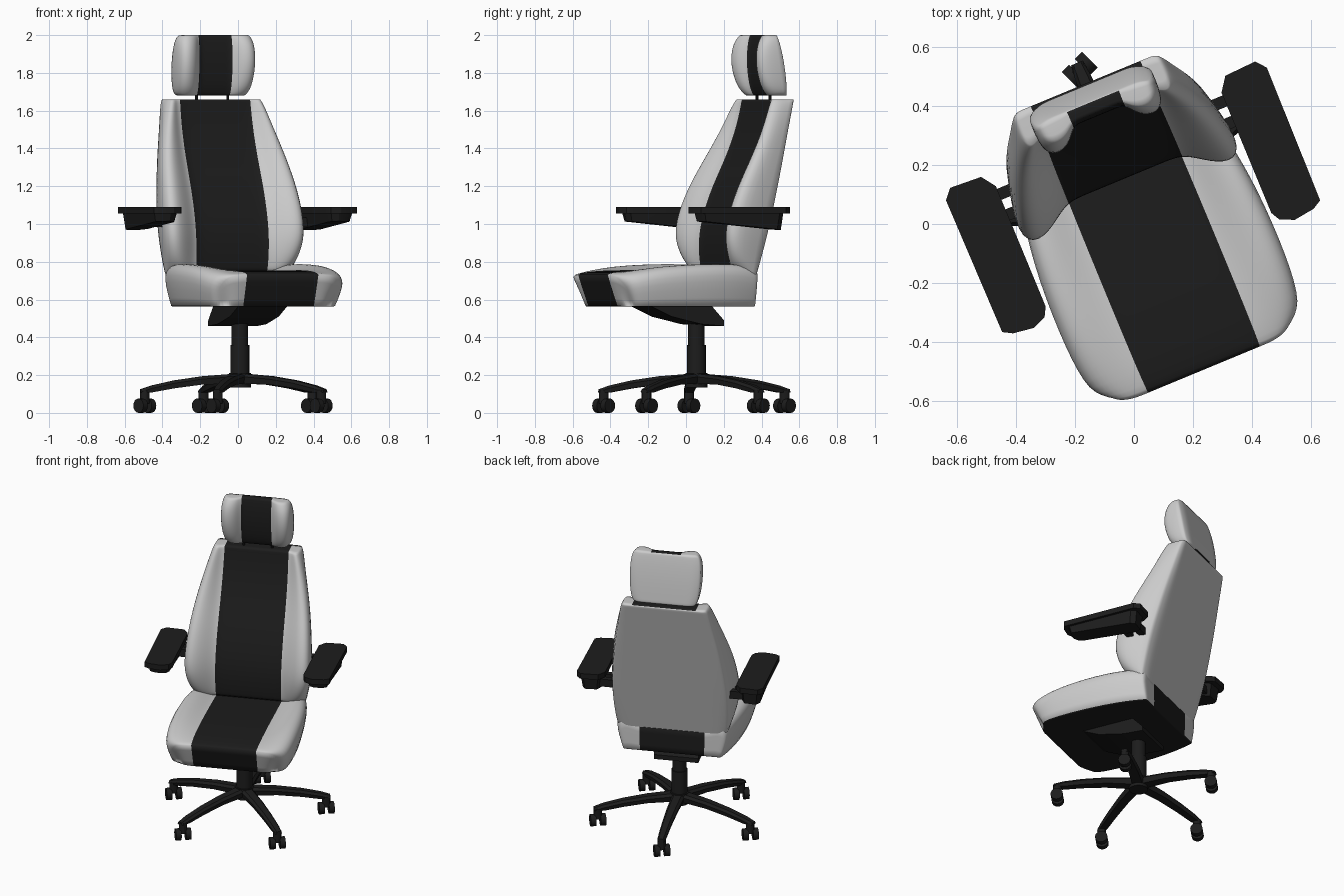
import bpy, bmesh, math
from mathutils import Vector, Matrix

if "Cube" in bpy.data.objects:
    bpy.data.objects.remove(bpy.data.objects["Cube"])

# Whole chair is swivelled about its column
ROOT = Matrix.Translation((0.01, 0.055, 0)) @ Matrix.Rotation(math.radians(22.5), 4, 'Z')


def material(name, col):
    m = bpy.data.materials.new(name)
    m.diffuse_color = (*col, 1)
    m.use_nodes = True
    m.node_tree.nodes["Principled BSDF"].inputs["Base Color"].default_value = m.diffuse_color
    return m


BLACK = material("black", (0.012, 0.012, 0.012))
GREY = material("light_grey", (0.8, 0.8, 0.8))


def finish(name, bm, mats, angle=None):
    bmesh.ops.recalc_face_normals(bm, faces=bm.faces[:])
    me = bpy.data.meshes.new(name)
    bm.to_mesh(me)
    bm.free()
    me.transform(ROOT)
    for m in mats:
        me.materials.append(m)
    ob = bpy.data.objects.new(name, me)
    bpy.context.collection.objects.link(ob)
    if angle:
        me.shade_smooth()
        me.set_sharp_from_angle(angle=math.radians(angle))
    return ob


def section(stripe, w, a, b, drop, frac=0.3, mix=0.5):
    """Half cross-section: flat stripe at height a, bolster crest at b, outer edge at w."""
    d = w - stripe
    return [(0, a), (0.65 * stripe, a), (stripe, a), (stripe + frac * d, a + (b - a) * mix),
            (stripe + 0.7 * d, b), (w, b + drop)]


def cushion(name, rows, end_crease, back_crease, under=0):
    """Padded slab: rows of (face point, rear point) for the right half, mirrored, stripe in black."""
    bm = bmesh.new()
    layer = bm.edges.layers.float.new("crease_edge")
    h = len(rows[0])
    flip = lambda p: Vector((-p[0], p[1], p[2]))
    grids = []
    for side in (0, 1):
        grids.append([[bm.verts.new(p) for p in
                       [flip(c[side]) for c in r[:0:-1]] + [Vector(c[side]) for c in r]] for r in rows])
    F, B = grids
    n, last = 2 * h - 1, len(rows) - 1
    kind = {}

    def face(vs, k, mat):
        f = bm.faces.new(vs)
        f.material_index, f.smooth = mat, True
        kind[f] = k
    for j in range(n - 1):
        k = j - h + 1 if j >= h - 1 else h - 2 - j
        dark = 1 if k < 2 else 0
        for i in range(last):
            for g, kk, mat in ((F, "front", dark), (B, "back", under)):
                face((g[i][j], g[i][j + 1], g[i + 1][j + 1], g[i + 1][j]), kk, mat)
        for i in (0, last):
            face((F[i][j], F[i][j + 1], B[i][j + 1], B[i][j]), "cap", dark)
    for j in (0, n - 1):
        for i in range(last):
            face((F[i][j], F[i + 1][j], B[i + 1][j], B[i][j]), "side", 0)
    for e in bm.edges:
        ks = {kind[f] for f in e.link_faces}
        if ks in ({"cap", "front"}, {"cap", "back"}):
            e[layer] = end_crease
        elif ks == {"back", "side"}:
            e[layer] = back_crease
    ob = finish(name, bm, [GREY, BLACK])
    sub = ob.modifiers.new("round", 'SUBSURF')
    sub.levels = sub.render_levels = 2
    return ob


def loft(name, rings, angle=30):
    """Closed skin through rings that share a point count."""
    bm = bmesh.new()
    vs = [[bm.verts.new(p) for p in r] for r in rings]
    n = len(vs[0])
    for a, b in zip(vs, vs[1:]):
        for i in range(n):
            bm.faces.new((a[i], a[(i + 1) % n], b[(i + 1) % n], b[i]))
    bm.faces.new(vs[0])
    bm.faces.new(vs[-1])
    return finish(name, bm, [BLACK], angle)


def rod(name, a, b, r, seg=20):
    a, b = Vector(a), Vector(b)
    q = (b - a).to_track_quat('Z', 'Y')
    circ = [q @ Vector((r * math.cos(t), r * math.sin(t), 0))
            for t in (2 * math.pi * i / seg for i in range(seg))]
    return loft(name, [[a + c for c in circ], [b + c for c in circ]])


# Seat: y, half width, stripe z, bolster z
rows = []
for i, (v, w, zs, zc) in enumerate([(-.595, .345, .735, .725), (-.53, .405, .75, .745), (-.35, .425, .755, .785),
                                    (-.1, .42, .748, .80), (.08, .395, .742, .80), (.19, .365, .74, .785),
                                    (.215, .355, .73, .765)]):
    top = section(.21, w, zs, zc, -.05)
    bot = section(.21, w - .05, .563, .563, 0)
    back = [0, 0, 0, 0, .01, .05] if i == 0 else [0] * 6
    shift = .06 if i == 0 else (.03 if i == 1 else 0)
    rows.append([((u, v + o, z), (u2, v + o + shift, z2))
                 for (u, z), (u2, z2), o in zip(top, bot, back)])
cushion("seat", rows, .6, .6, under=1)

# Backrest: front z, stripe y, wing y, front half width, rear half width
rows = []
for z, s, c, w, wb in [(.755, .115, .09, .335, .335), (.80, .108, .05, .375, .35), (.92, .105, .005, .415, .362),
                       (1.05, .13, .025, .415, .365), (1.2, .185, .085, .40, .35), (1.35, .26, .17, .372, .33),
                       (1.5, .315, .25, .33, .30), (1.62, .34, .30, .29, .28), (1.66, .345, .325, .272, .268)]:
    t = (z - .755) / .905
    front = section(.21, w, s, c, .045)
    rear = section(.21, wb, .207 + .25 * t, .207 + .25 * t, -.015)
    rows.append([((u, v, z), (u2, v2, .695 + .965 * t)) for (u, v), (u2, v2) in zip(front, rear)])
cushion("backrest", rows, .7, .5)

# Headrest: z, stripe y, wing y, rear y, half width
rows = []
for z, s, c, b, w in [(1.68, .37, .345, .45, .195), (1.72, .35, .30, .445, .215), (1.84, .335, .262, .428, .226),
                      (1.95, .34, .272, .405, .222), (2.0, .35, .31, .39, .205)]:
    front = section(.095, w, s, c, .035, .25, .75)
    rear = section(.095, w, b, b, -.015)
    rows.append([((u, v, z), (u2, v2, z)) for (u, v), (u2, v2) in zip(front, rear)])
cushion("headrest", rows, .6, .5)

for s in (-1, 1):
    rod("headrest_post", (s * .09, .385, 1.63), (s * .09, .385, 1.71), .008, 10)

    # Armrest pad, body that deepens to the rear, and two brackets to the backrest
    outline = [(.582, -.214), (.55, -.232), (.478, -.242), (.43, -.222), (.413, -.19), (.413, .25), (.447, .298),
               (.558, .304), (.587, .27)]
    loft("armrest_pad", [[(s * x, y, z) for x, y in outline] for z in (1.055, 1.09)])
    inner = [(.5 + (x - .5) * .8, .03 + (y - .03) * .88) for x, y in outline]
    low = [(.5 + (x - .5) * .68, .03 + (y - .03) * .84) for x, y in outline]
    loft("armrest_body", [[(s * x, y, .995 - .1 * y) for x, y in low],
                          [(s * x, y, 1.055) for x, y in inner]])
    for y in (.145, .22):
        loft("armrest_bracket", [[(s * x, y + dy, 1.01 + dz) for dy, dz in
                                  ((-.02, -.025), (.02, -.025), (.02, .025), (-.02, .025))] for x in (.33, .45)])

# Tilt mechanism under the seat
profile = [(-.32, .566), (-.2, .51), (-.03, .47), (.1, .46), (.1, .49), (.03, .566)]
loft("tilt_mechanism", [[(x, y, z) for y, z in profile] for x in (-.14, .14)])

# Gas column and hub
rod("column", (0, 0, .2), (0, 0, .5), .044)
rod("column_sleeve", (0, 0, .2), (0, 0, .36), .05)
rod("base_hub", (0, 0, .135), (0, 0, .21), .058)

# Five legs with twin-wheel casters
axis = Vector((math.cos(math.radians(22.5)), math.sin(math.radians(22.5)), 0))
for k in range(5):
    a = math.radians(90 + 72 * k)
    out, side = Vector((math.cos(a), math.sin(a), 0)), Vector((-math.sin(a), math.cos(a), 0))
    rings = []
    for r, w, zt, zb in [(.02, .04, .208, .155), (.2, .036, .194, .15), (.35, .031, .172, .13),
                         (.47, .028, .145, .108), (.53, .022, .125, .108)]:
        rings.append([out * r + side * x + Vector((0, 0, z)) for x, z in
                      ((-w * .8, zb), (w * .8, zb), (w, zt - .015), (w * .6, zt), (-w * .6, zt), (-w, zt - .015))])
    loft("base_leg", rings)
    foot = out * .505
    rod("caster_stem", foot + Vector((0, 0, .05)), foot + Vector((0, 0, .12)), .026, 12)
    for s in (-1, 1):
        hub = foot + Vector((0, 0, .038))
        rod("caster_wheel", hub + axis * s * .014, hub + axis * s * .048, .038, 16)
